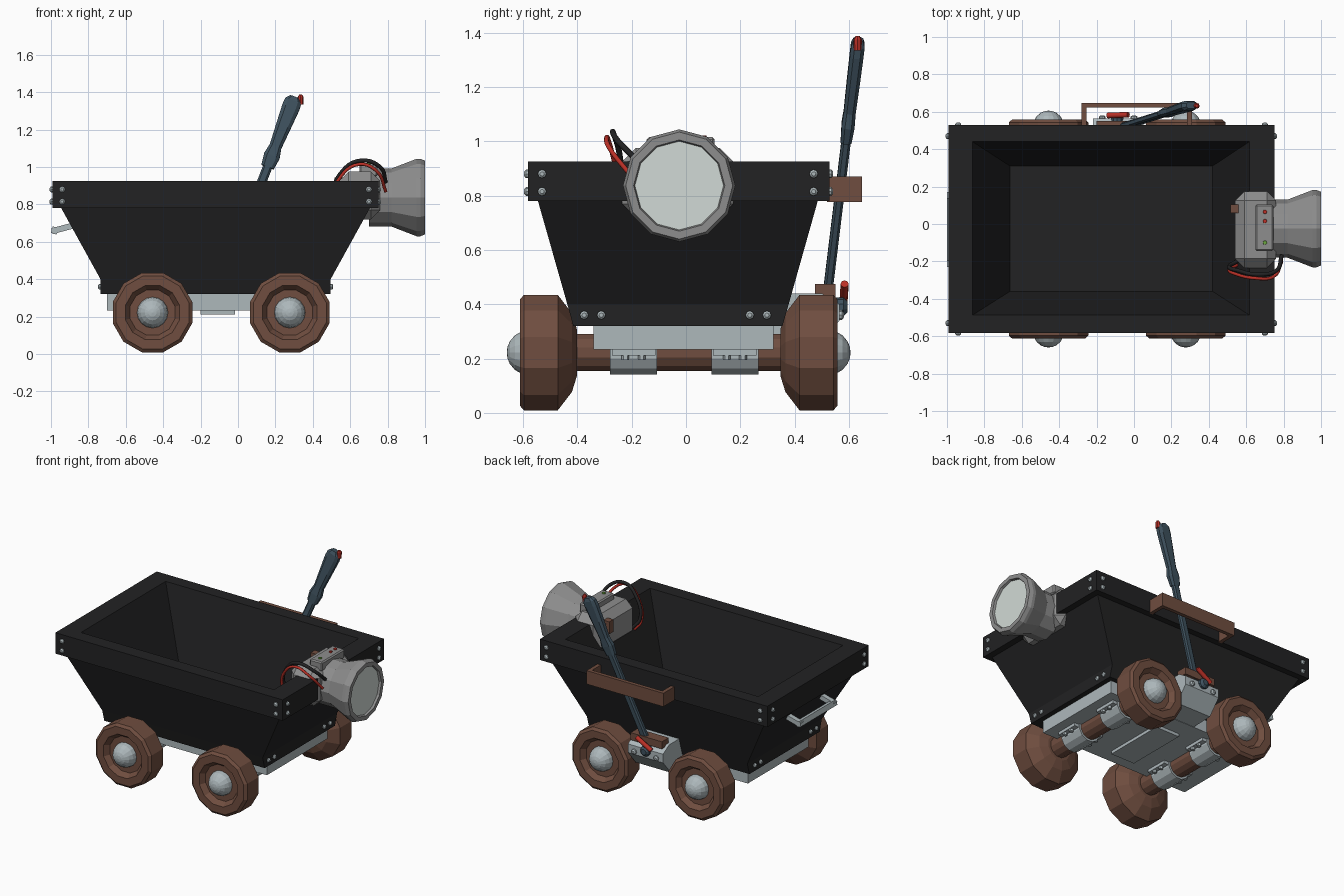
import bpy, bmesh, math
from mathutils import Vector

if "Cube" in bpy.data.objects:
    bpy.data.objects.remove(bpy.data.objects["Cube"])


def material(name, rgb):
    m = bpy.data.materials.new(name)
    m.diffuse_color = (*rgb, 1)
    m.use_nodes = True
    m.node_tree.nodes["Principled BSDF"].inputs["Base Color"].default_value = m.diffuse_color
    return m


BLACK = material("black_iron", (0.016, 0.016, 0.017))
BROWN = material("rusty_brown", (0.16, 0.075, 0.05))
SLATE = material("slate_blue", (0.05, 0.085, 0.115))
STEEL = material("pale_steel", (0.42, 0.48, 0.50))
GREY = material("lamp_grey", (0.27, 0.27, 0.27))
GLASS = material("glass", (0.64, 0.70, 0.67))
RED = material("red", (0.5, 0.03, 0.02))
GREEN = material("green", (0.15, 0.4, 0.05))
CY = -0.027  # centre line of the cart in y


def make(name, verts, faces, mat):
    me = bpy.data.meshes.new(name)
    me.from_pydata([tuple(v) for v in verts], [], faces)
    bm = bmesh.new()
    bm.from_mesh(me)
    bmesh.ops.recalc_face_normals(bm, faces=bm.faces)
    bm.to_mesh(me)
    bm.free()
    me.materials.append(mat)
    ob = bpy.data.objects.new(name, me)
    bpy.context.collection.objects.link(ob)
    return ob


def loft(name, rings, mat):
    """Skin a list of equal-sized rings and cap both ends."""
    n = len(rings[0])
    verts = [v for r in rings for v in r]
    faces = [(k * n + i, k * n + (i + 1) % n, (k + 1) * n + (i + 1) % n, (k + 1) * n + i)
             for k in range(len(rings) - 1) for i in range(n)]
    faces += [tuple(range(n)), tuple(range(len(verts) - n, len(verts)))]
    return make(name, verts, faces, mat)


def lathe(name, profile, n, axis, loc, mat, phase=0.0):
    """Revolve (radius, distance) points about the x, y or z axis."""
    rings = []
    for r, t in profile:
        ring = []
        for i in range(n):
            a = 2 * math.pi * i / n + phase
            u, v = r * math.sin(a), r * math.cos(a)
            p = {'X': (t, u, v), 'Y': (u, t, v), 'Z': (u, v, t)}[axis]
            ring.append(Vector(p) + Vector(loc))
        rings.append(ring)
    return loft(name, rings, mat)


def rect(x0, x1, y0, y1, z):
    return [(x0, y0, z), (x1, y0, z), (x1, y1, z), (x0, y1, z)]


def box(name, x0, x1, y0, y1, z0, z1, mat, bevel=0.0):
    ob = loft(name, [rect(x0, x1, y0, y1, z0), rect(x0, x1, y0, y1, z1)], mat)
    if bevel:
        b = ob.modifiers.new("bevel", 'BEVEL')
        b.width, b.segments = bevel, 1
    return ob


def tube(name, pts, r, mat, res=2):
    cu = bpy.data.curves.new(name, 'CURVE')
    cu.dimensions = '3D'
    cu.bevel_depth, cu.bevel_resolution, cu.use_fill_caps = r, res, True
    cu.resolution_u = 5
    sp = cu.splines.new('BEZIER')
    sp.bezier_points.add(len(pts) - 1)
    for bp, p in zip(sp.bezier_points, pts):
        bp.co = p
        bp.handle_left_type = bp.handle_right_type = 'AUTO'
    cu.materials.append(mat)
    ob = bpy.data.objects.new(name, cu)
    bpy.context.collection.objects.link(ob)


def bolt(axis, side, loc, r=0.016):
    lathe("bolt", [(r, -0.01 * side), (r, 0.007 * side), (r * 0.5, 0.014 * side)],
          8, axis, loc, STEEL)


# Tub: tapered body, thick rim and hollow inside in one skin
loft("tub", [rect(-0.735, 0.495, -0.415, 0.355, 0.32), rect(-0.735, 0.495, -0.437, 0.378, 0.40),
             rect(-0.945, 0.705, -0.545, 0.485, 0.78), rect(-0.993, 0.75, -0.582, 0.528, 0.78),
             rect(-0.993, 0.75, -0.582, 0.528, 0.925), rect(-0.863, 0.617, -0.487, 0.44, 0.925),
             rect(-0.663, 0.42, -0.36, 0.31, 0.42)], BLACK)

# Bolts on rim corners and lower end plates
for z in (0.88, 0.815):
    for x in (-0.94, 0.70):
        bolt('Y', -1, (x, -0.582, z))
        bolt('Y', 1, (x, 0.528, z))
    for y in (-0.53, 0.47):
        bolt('X', -1, (-0.993, y, z))
        bolt('X', 1, (0.75, y, z))
for y in (-0.375, -0.312, 0.235, 0.298):
    bolt('X', -1, (-0.735, y, 0.36))
    bolt('X', 1, (0.495, y, 0.36))

# Chassis with a bottom panel
box("chassis", -0.70, 0.46, -0.34, 0.323, 0.233, 0.322, STEEL)
box("chassis_panel", -0.20, -0.015, -0.24, 0.2, 0.212, 0.24, STEEL)

# Axles, clamps, wheels and hubs
for x in (-0.457, 0.277):
    lathe("axle", [(0.07, -0.5), (0.07, 0.5)], 12, 'Y', (x, CY, 0.222), BROWN, math.pi / 12)
    for y in (-0.193, 0.18):
        lathe("axle_clamp", [(0.084, -0.087), (0.084, 0.087)], 12, 'Y', (x, y, 0.222), STEEL, math.pi / 12)
        for dx in (-0.115, 0.115):
            box("clamp_foot", x + min(dx, 0), x + max(dx, 0), y - 0.08, y + 0.08, 0.212, 0.24, STEEL)
            for dy in (-0.03, 0.03):
                lathe("clamp_bolt", [(0.014, 0.195), (0.014, 0.22)], 6, 'Z', (x + dx * 0.87, y + dy, 0), STEEL)
    for s in (-1, 1):
        prof = [(0.09, 0.375), (0.15, 0.393), (0.22, 0.445), (0.22, 0.57), (0.202, 0.585),
                (0.15, 0.585), (0.125, 0.55), (0.07, 0.55)]
        lathe("wheel", [(r, t * s) for r, t in prof], 12, 'Y', (x, CY, 0.222), BROWN, math.pi / 12)
        dome = [(0.083 * math.cos(a), s * (0.55 + 0.083 * math.sin(a)))
                for a in [math.radians(d) for d in (-30, 0, 20, 40, 60, 75, 89)]]
        lathe("hub_cap", dome, 16, 'Y', (x, CY, 0.222), STEEL)

# Pull handle on the left end
def sloped_bar(name, a, b, w, h, mat, end=None):
    """Rectangular bar from a to b, w wide sideways and h thick."""
    a, b = Vector(a), Vector(b)
    d = (b - a).normalized()
    side = d.cross(Vector((0, 1, 0)) if abs(d.y) < 0.9 else Vector((0.3, 0, 1))).normalized()
    up = side.cross(d)
    w2, h2 = end or (w, h)
    def ring(c, p, q):
        return [c + side * i * p / 2 + up * j * q / 2 for i, j in ((1, 1), (-1, 1), (-1, -1), (1, -1))]
    return loft(name, [ring(a, w, h), ring(b, w2, h2)], mat)


for y in (-0.213, 0.153):
    sloped_bar("handle_arm", (-0.87, y, 0.69), (-0.995, y, 0.657), 0.032, 0.034, STEEL)
sloped_bar("handle_grip", (-0.98, -0.23, 0.661), (-0.98, 0.17, 0.661), 0.032, 0.036, STEEL)

# Brown lever guide on the back rim
box("guide_bar", -0.28, 0.31, 0.622, 0.648, 0.777, 0.87, BROWN)
for x in (-0.28, 0.284):
    box("guide_leg", x, x + 0.026, 0.52, 0.63, 0.777, 0.87, BROWN)

# Brake bracket below the lever
sect = [(0.31, 0.235), (0.48, 0.24), (0.565, 0.34), (0.565, 0.40), (0.50, 0.44), (0.34, 0.44)]
loft("brake_bracket", [[(x, y, z) for y, z in sect] for x in (-0.22, 0.05)], STEEL)
box("brake_plate", -0.20, 0.04, 0.475, 0.55, 0.425, 0.475, BROWN)
for x in (-0.17, 0.0):
    bolt('Y', 1, (x, 0.567, 0.36), 0.018)
lathe("brake_pivot", [(0.035, 0.5), (0.035, 0.58), (0.02, 0.595)], 10, 'Y', (-0.09, 0, 0.39), SLATE)
tube("release_handle", [(-0.14, 0.58, 0.41), (-0.09, 0.582, 0.44), (-0.03, 0.584, 0.475)], 0.015, RED)

# Long lever with a flared grip and button
def on_lever(z):
    return Vector((-0.08 + 0.39 * (z - 0.39), 0.515 + 0.122 * (z - 0.39), z))


def lever_ring(z, w, d):
    c = on_lever(z)
    s, t = Vector((0.93, 0, -0.36)), Vector((0, 1, -0.1))
    ch = ((1, .5), (.6, 1), (-.6, 1), (-1, .5), (-1, -.5), (-.6, -1), (.6, -1), (1, -.5))
    return [c + s * i * w / 2 + t * j * d / 2 for i, j in ch]


loft("lever", [lever_ring(0.37, 0.05, 0.034), lever_ring(1.02, 0.05, 0.034)], SLATE)
loft("lever_grip", [lever_ring(z, w, d) for z, w, d in
                    ((1.0, 0.07, 0.04), (1.06, 0.088, 0.048), (1.11, 0.066, 0.044), (1.22, 0.082, 0.048),
                     (1.32, 0.096, 0.05), (1.355, 0.09, 0.05), (1.375, 0.05, 0.036))], SLATE)
lathe("lever_button", [(0.014, -0.03), (0.016, 0.01), (0.008, 0.022)], 8, 'Z', (0.335, 0.632, 1.365), RED)

# Lamp: twelve-sided housing, rim and recessed glass
LC = (0, -0.025, 0.837)
lathe("lamp_housing", [(0.155, 0.70), (0.155, 0.82), (0.207, 0.955), (0.207, 0.975), (0.197, 1.0),
                       (0.168, 1.0), (0.16, 0.975)], 12, 'X', LC, GREY)
lathe("lamp_glass", [(0.164, 0.965), (0.164, 0.985)], 12, 'X', LC, GLASS)

# Lamp battery box over the rim, with a control panel
box("battery_box", 0.54, 0.76, -0.235, 0.175, 0.72, 0.975, GREY, 0.05)
box("control_panel", 0.65, 0.745, -0.145, 0.105, 0.95, 1.015, GREY, 0.008)
box("box_latch", 0.515, 0.57, 0.06, 0.105, 0.86, 0.945, BROWN)
for y, m in ((0.065, RED), (0.015, RED), (-0.1, GREEN)):
    lathe("indicator", [(0.012, 1.01), (0.010, 1.022)], 8, 'Z', (0.70, y, 0), m)

# Wires from the box to the lamp
tube("black_wire", [(0.55, -0.2, 0.78), (0.51, -0.225, 0.84), (0.56, -0.25, 0.98), (0.66, -0.27, 1.035),
                    (0.76, -0.25, 1.0), (0.79, -0.17, 0.92)], 0.011, BLACK)
tube("red_wire", [(0.55, -0.22, 0.76), (0.51, -0.24, 0.82), (0.55, -0.27, 0.95), (0.65, -0.29, 1.015),
                  (0.74, -0.285, 0.98), (0.79, -0.2, 0.87)], 0.009, RED)
